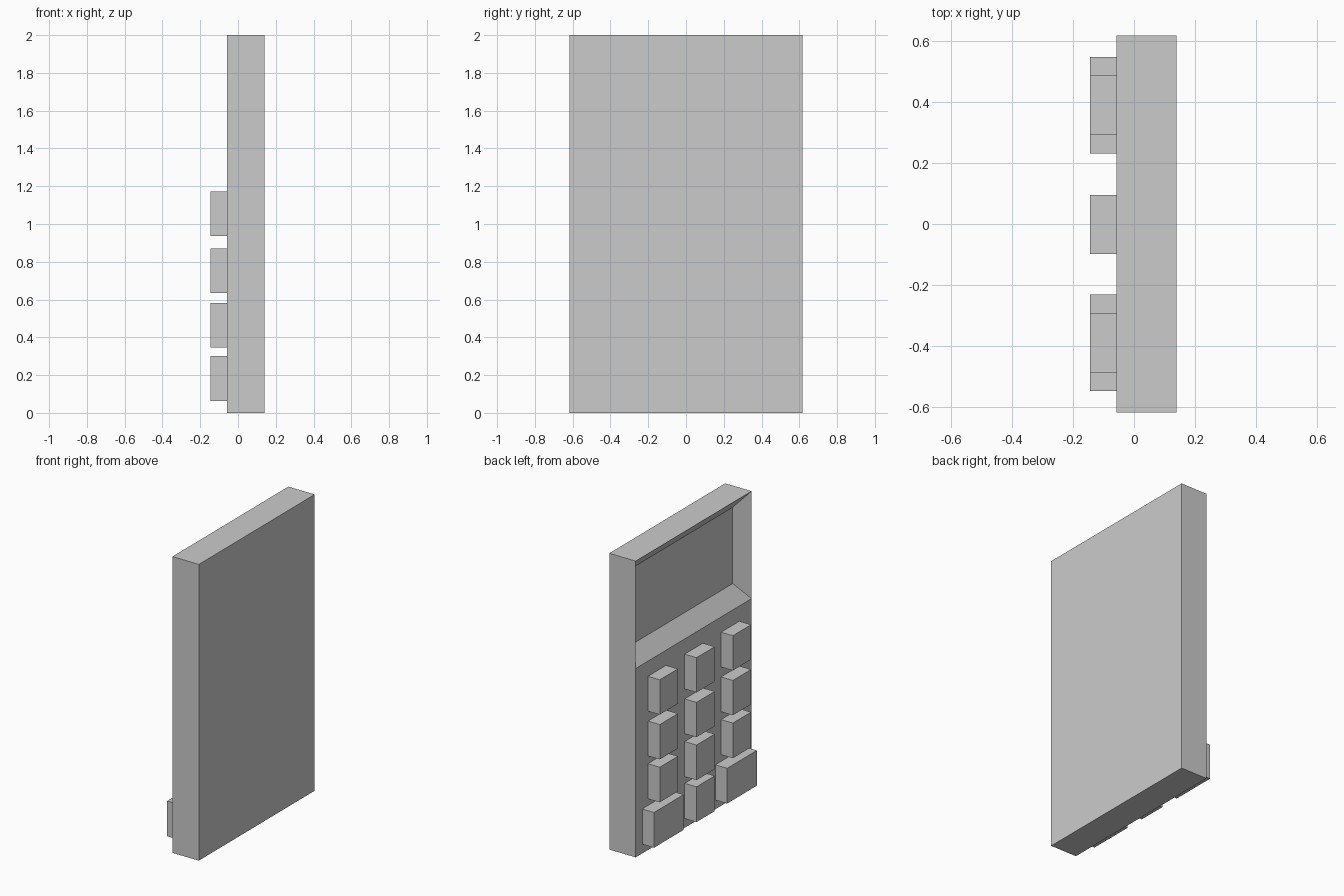
import bpy, bmesh
from mathutils import Vector

if "Cube" in bpy.data.objects:
    bpy.data.objects.remove(bpy.data.objects["Cube"])

FRONT, BACK, HALF_W, HEIGHT = -0.057, 0.14, 0.618, 2.0
SCREEN_Z = 1.275


def add_box(bm, x, y, z):
    verts = bmesh.ops.create_cube(bm, size=1)["verts"]
    for v in verts:
        v.co = Vector([(r[0] + r[1]) / 2 + c * (r[1] - r[0])
                       for r, c in zip((x, y, z), v.co)])


def finish(bm, name):
    bmesh.ops.recalc_face_normals(bm, faces=bm.faces)
    mesh = bpy.data.meshes.new(name)
    bm.to_mesh(mesh)
    bm.free()
    obj = bpy.data.objects.new(name, mesh)
    bpy.context.collection.objects.link(obj)
    return obj


# Slab body, split across at the lower edge of the screen
bm = bmesh.new()
add_box(bm, (FRONT, BACK), (-HALF_W, HALF_W), (0, HEIGHT))
bmesh.ops.bisect_plane(bm, geom=bm.verts[:] + bm.edges[:] + bm.faces[:],
                       plane_co=(0, 0, SCREEN_Z), plane_no=(0, 0, 1))

# Screen recess: the upper face pushed in and shrunk to give sloping walls
bm.normal_update()
screen = next(f for f in bm.faces if f.normal.x < -0.9
              and f.calc_center_median().z > SCREEN_Z)
screen = bmesh.ops.extrude_discrete_faces(bm, faces=[screen])["faces"][0]
mid = screen.calc_center_median()
for v in screen.verts:
    v.co += Vector((0.09,
                    -0.073 if v.co.y > mid.y else 0.073,
                    -0.105 if v.co.z > mid.z else 0.105))
finish(bm, "body")

# Keypad: four rows of three keys, the bottom outer ones wider
rows = [(0.062, 0.30), (0.345, 0.582), (0.635, 0.87), (0.937, 1.172)]
for r, z in enumerate(rows):
    half = 0.158 if r == 0 else 0.097
    for c, (y, w) in enumerate([(0.39, half), (-0.002, 0.097), (-0.39, half)]):
        bm = bmesh.new()
        add_box(bm, (-0.145, FRONT + 0.002), (y - w, y + w), z)
        finish(bm, f"key_row{r + 1}_col{c + 1}")
